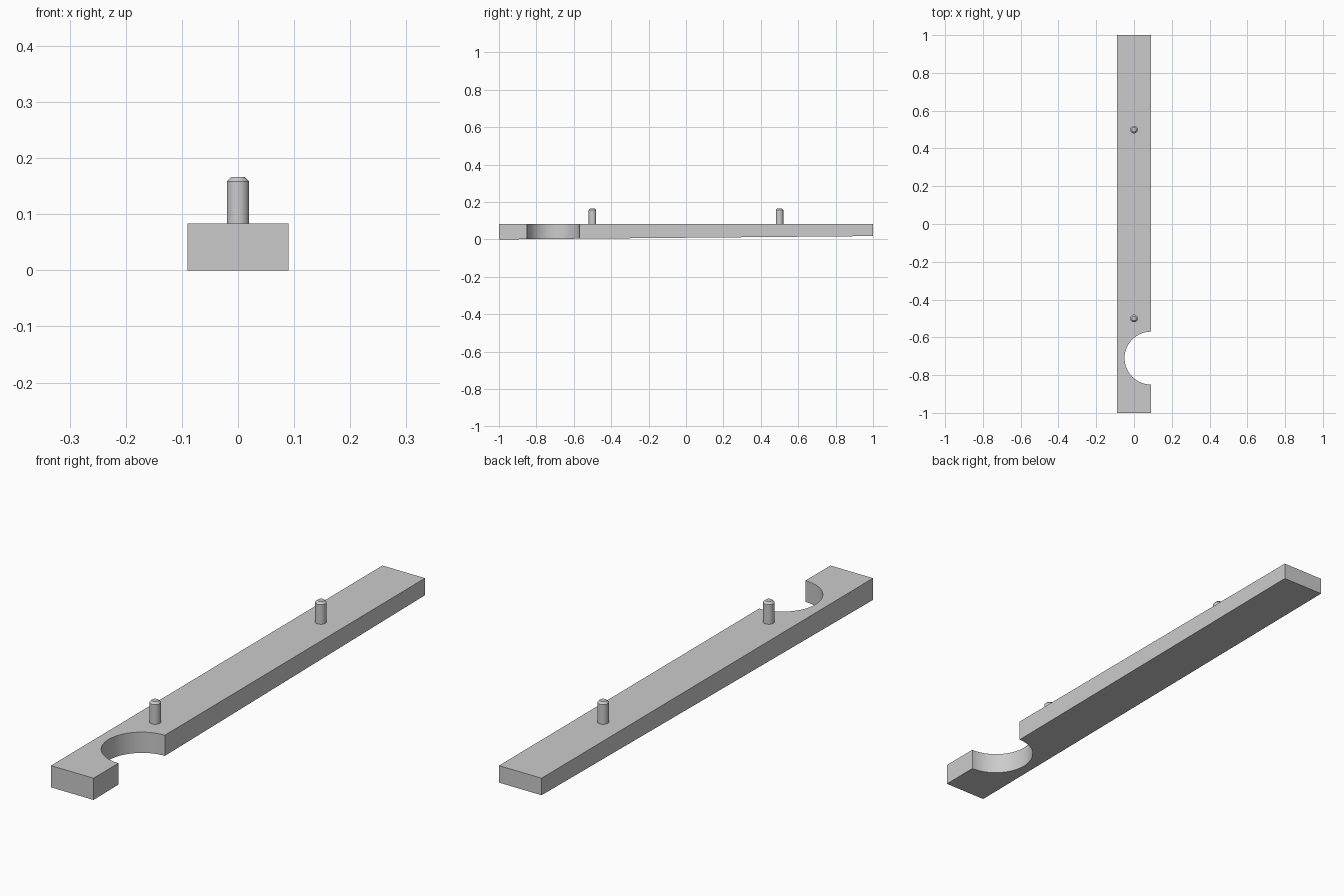
import bpy, bmesh, math

cube = bpy.data.objects.get("Cube")
if cube:
    bpy.data.objects.remove(cube, do_unlink=True)

HALF_W, TOP, RISE = 0.09, 0.083, 0.018
NOTCH_Y, NOTCH_R, ARC_STEPS = -0.71, 0.14, 32
PIN_R, PIN_TOP, CHAMFER = 0.02, 0.166, 0.008

grey = bpy.data.materials.new("plain grey")
grey.use_nodes = True
colour = (0.6, 0.6, 0.6, 1)
grey.diffuse_color = colour
grey.node_tree.nodes["Principled BSDF"].inputs["Base Color"].default_value = colour


def add_object(name, bm):
    bmesh.ops.recalc_face_normals(bm, faces=bm.faces)
    mesh = bpy.data.meshes.new(name)
    bm.to_mesh(mesh)
    bm.free()
    mesh.materials.append(grey)
    obj = bpy.data.objects.new(name, mesh)
    bpy.context.collection.objects.link(obj)
    bpy.ops.object.select_all(action='DESELECT')
    obj.select_set(True)
    bpy.context.view_layer.objects.active = obj
    bpy.ops.object.shade_smooth_by_angle(angle=math.radians(30))
    return obj


# Bar: plan outline with a half-round notch, underside rising to the back
outline = [(-HALF_W, 1), (-HALF_W, -1), (HALF_W, -1)]
for i in range(ARC_STEPS + 1):
    a = math.pi * i / ARC_STEPS
    outline.append((HALF_W - NOTCH_R * math.sin(a), NOTCH_Y - NOTCH_R * math.cos(a)))
outline.append((HALF_W, 1))

bm = bmesh.new()
top = bm.faces.new([bm.verts.new((x, y, TOP)) for x, y in outline])
lower = bmesh.ops.extrude_face_region(bm, geom=[top], use_keep_orig=True)
for v in lower["geom"]:
    if isinstance(v, bmesh.types.BMVert):
        v.co.z = RISE * (v.co.y + 1) / 2
add_object("bar", bm)


# Pins: round pegs with a chamfered tip
def add_pin(name, y):
    bm = bmesh.new()
    height = PIN_TOP - TOP
    bmesh.ops.create_cone(bm, cap_ends=True, segments=32, radius1=PIN_R,
                          radius2=PIN_R, depth=height)
    rim = [e for e in bm.edges if all(v.co.z > 0 for v in e.verts)]
    bmesh.ops.bevel(bm, geom=rim, offset=CHAMFER, segments=1, affect='EDGES')
    bmesh.ops.translate(bm, verts=bm.verts, vec=(0, y, TOP + height / 2))
    add_object(name, bm)


add_pin("front_pin", -0.5)
add_pin("back_pin", 0.5)
